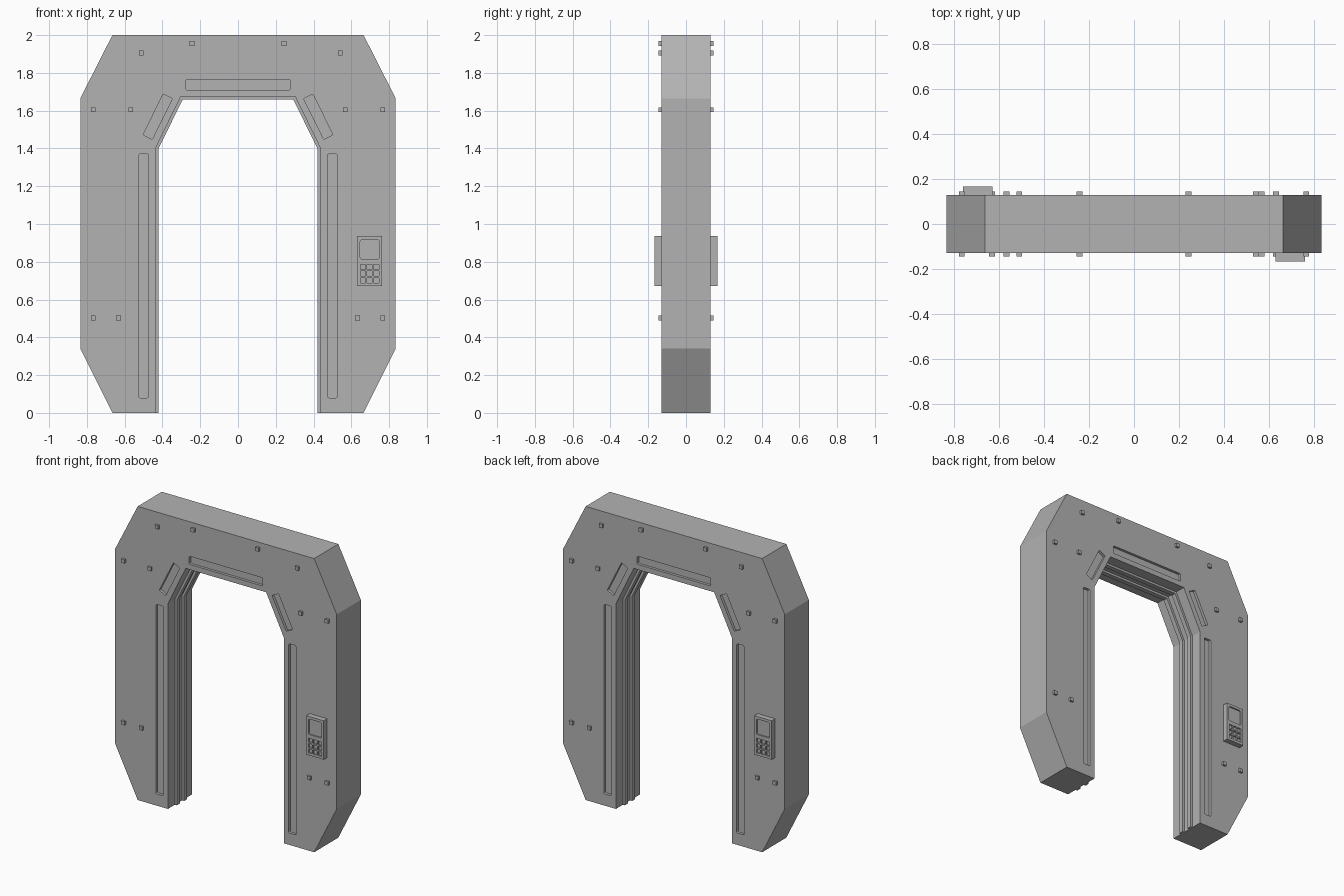
import bpy, bmesh, math
from mathutils import Matrix, Vector

cube = bpy.data.objects.get("Cube")
if cube:
    bpy.data.objects.remove(cube, do_unlink=True)

grey = bpy.data.materials.new("metal grey")
grey.use_nodes = True
grey.diffuse_color = (0.45, 0.45, 0.45, 1)
grey.node_tree.nodes["Principled BSDF"].inputs["Base Color"].default_value = (0.45, 0.45, 0.45, 1)

HALF = 0.13  # half depth of the frame


def make_object(name, bm):
    bmesh.ops.recalc_face_normals(bm, faces=bm.faces)
    mesh = bpy.data.meshes.new(name)
    bm.to_mesh(mesh)
    bm.free()
    mesh.materials.append(grey)
    obj = bpy.data.objects.new(name, mesh)
    bpy.context.collection.objects.link(obj)
    return obj


def prism(bm, outline, y0, y1):
    """Extrude a closed x-z outline from y0 to y1."""
    face = bm.faces.new([bm.verts.new((x, y0, z)) for x, z in outline])
    new = bmesh.ops.extrude_face_region(bm, geom=[face])["geom"]
    verts = [g for g in new if isinstance(g, bmesh.types.BMVert)]
    bmesh.ops.translate(bm, vec=(0, y1 - y0, 0), verts=verts)


def plate(bm, x, z, width, height, y0, y1, angle=0, radius=0):
    """Rectangle with optional clipped-round corners, turned in the x-z plane."""
    points = []
    for i, (sx, sz) in enumerate([(1, 1), (-1, 1), (-1, -1), (1, -1)]):
        centre = Vector((sx * (width / 2 - radius), sz * (height / 2 - radius)))
        for step in range(4 if radius else 1):
            a = math.radians(90 * i + 30 * step)
            points.append(centre + radius * Vector((math.cos(a), math.sin(a))))
    turn = Matrix.Rotation(angle, 2)
    prism(bm, [Vector((x, z)) + turn @ p for p in points], y0, y1)


def carve(obj, bm):
    """Cut the shapes in bm out of an object."""
    cutter = make_object("cutter", bm)
    cutter.hide_render = True
    mod = obj.modifiers.new("carve", "BOOLEAN")
    mod.operation, mod.solver, mod.object = "DIFFERENCE", "EXACT", cutter
    bpy.context.view_layer.objects.active = obj
    bpy.ops.object.modifier_apply(modifier=mod.name)
    bpy.data.objects.remove(cutter, do_unlink=True)


def mirrored(half):
    return half + [(-x, z) for x, z in reversed(half)]


# Arch frame
outer = [(0.665, 0), (0.835, 0.34), (0.835, 1.665), (0.665, 2)]
opening = [(0.437, 0), (0.437, 1.40), (0.303, 1.674)]
rib_edge = [(0.422, 0), (0.422, 1.396), (0.293, 1.659)]
bm = bmesh.new()
prism(bm, mirrored(outer) + mirrored(opening)[::-1], -HALF, HALF)
frame = make_object("arch_frame", bm)

# Rounded grooves around the opening, on both faces
bm = bmesh.new()
for side in (-1, 1):
    y0, y1 = side * (HALF - 0.018), side * (HALF + 0.05)
    plate(bm, 0, 1.737, 0.555, 0.055, y0, y1, radius=0.008)
    for x in (-1, 1):
        plate(bm, x * 0.5, 0.725, 0.054, 1.29, y0, y1, radius=0.008)
        plate(bm, x * 0.425, 1.568, 0.054, 0.24, y0, y1, -x * math.radians(-26.3), 0.004)
carve(frame, bm)

# Two thin ribs lining the opening
for name, y in (("front_rib", -0.04), ("back_rib", 0.04)):
    bm = bmesh.new()
    prism(bm, mirrored(opening) + mirrored(rib_edge)[::-1], y - 0.016, y + 0.016)
    make_object(name, bm)

# Square studs on both faces
studs = [(-0.512, 1.905), (0.542, 1.905)]
for x, z in [(0.243, 1.955), (0.568, 1.605), (0.767, 1.605), (0.633, 0.502), (0.767, 0.502)]:
    studs += [(x, z), (-x, z)]
bm = bmesh.new()
for side in (-1, 1):
    for x, z in studs:
        plate(bm, x, z, 0.025, 0.025, side * HALF, side * (HALF + 0.015))
make_object("studs", bm)

# Keypads: one on each face, each with a sunken screen and a grid of keys
for name, side in (("front_keypad", -1), ("back_keypad", 1)):
    top = HALF + 0.037
    x = -side * 0.697
    bm = bmesh.new()
    plate(bm, x, 0.803, 0.132, 0.265, side * HALF, side * top)
    keypad = make_object(name, bm)
    bm = bmesh.new()
    y0, y1 = side * (top - 0.01), side * (top + 0.05)
    plate(bm, x, 0.865, 0.1, 0.105, y0, y1, radius=0.012)
    for column in (-1, 0, 1):
        for row in (-1, 0, 1):
            plate(bm, x + column * 0.035, 0.737 + row * 0.036, 0.027, 0.027, y0, y1)
    carve(keypad, bm)
